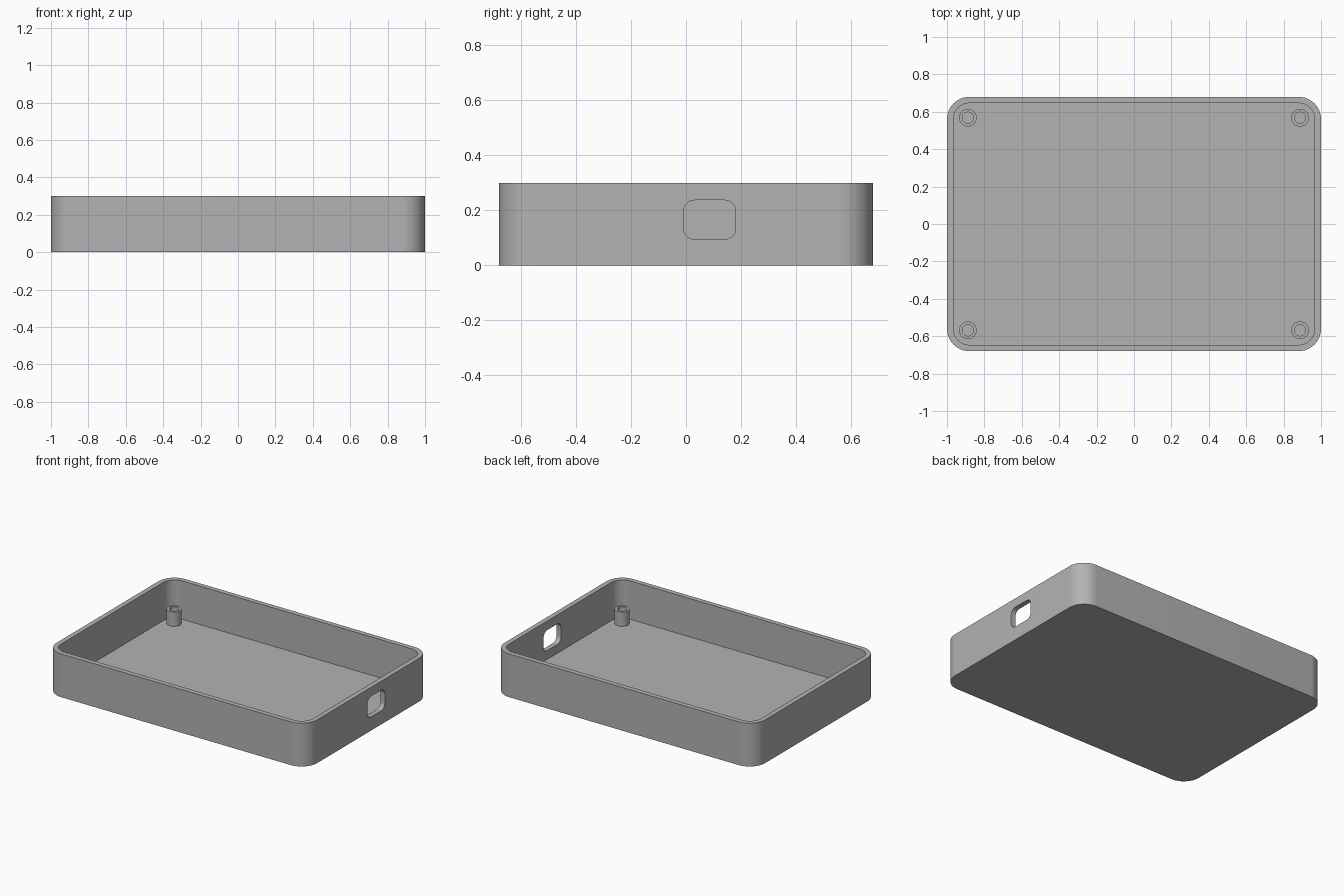
import bpy, bmesh, math
from mathutils import Matrix

if "Cube" in bpy.data.objects:
    bpy.data.objects.remove(bpy.data.objects["Cube"])

W, D, H = 2.0, 1.36, 0.30      # outer size
WALL, FLOOR, R = 0.034, 0.034, 0.12

grey = bpy.data.materials.new("grey_plastic")
grey.diffuse_color = (0.45, 0.45, 0.45, 1)
grey.use_nodes = True
grey.node_tree.nodes["Principled BSDF"].inputs["Base Color"].default_value = grey.diffuse_color


def rounded(w, d, r, seg=12):
    """Counter-clockwise outline of a rounded rectangle."""
    pts = []
    for i, (sx, sy) in enumerate([(1, 1), (-1, 1), (-1, -1), (1, -1)]):
        for k in range(seg + 1):
            a = math.pi / 2 * (i + k / seg)
            pts.append((sx * (w / 2 - r) + r * math.cos(a),
                        sy * (d / 2 - r) + r * math.sin(a)))
    return pts


def circle(r, seg=32):
    return [(r * math.cos(2 * math.pi * k / seg), r * math.sin(2 * math.pi * k / seg))
            for k in range(seg)]


def skin(name, rings, cap_start=True, cap_end=True):
    """Join equal-length outlines (points, z) into one surface."""
    bm = bmesh.new()
    loops = [[bm.verts.new((x, y, z)) for x, y in pts] for pts, z in rings]
    n = len(loops[0])
    for a, b in zip(loops, loops[1:]):
        for i in range(n):
            j = (i + 1) % n
            bm.faces.new((a[i], a[j], b[j], b[i]))
    if cap_start:
        bm.faces.new(loops[0][::-1])
    if cap_end:
        bm.faces.new(loops[-1])
    me = bpy.data.meshes.new(name)
    bm.to_mesh(me)
    bm.free()
    ob = bpy.data.objects.new(name, me)
    bpy.context.collection.objects.link(ob)
    me.materials.append(grey)
    return ob


def smooth(ob):
    bpy.ops.object.select_all(action='DESELECT')
    ob.select_set(True)
    bpy.context.view_layer.objects.active = ob
    bpy.ops.object.shade_smooth_by_angle(angle=math.radians(30))


# open tray: outer wall, rim, inner wall, floor
outer = rounded(W, D, R)
inner = rounded(W - 2 * WALL, D - 2 * WALL, R - WALL)
tray = skin("tray", [(outer, 0), (outer, H), (inner, H), (inner, FLOOR)])

# rounded port opening through the right wall
cutter = skin("port_cutter", [(rounded(0.19, 0.142, 0.04, 8), -0.1),
                              (rounded(0.19, 0.142, 0.04, 8), 0.1)])
turn = Matrix(((0, 0, 1, 0), (1, 0, 0, 0), (0, 1, 0, 0), (0, 0, 0, 1)))
cutter.data.transform(Matrix.Translation((W / 2 - WALL / 2, 0.086, 0.166)) @ turn)
cutter.hide_render = True
cutter.hide_viewport = True
cut = tray.modifiers.new("port_opening", 'BOOLEAN')
cut.operation = 'DIFFERENCE'
cut.solver = 'EXACT'
cut.object = cutter
bpy.context.view_layer.objects.active = tray
bpy.ops.object.modifier_apply(modifier=cut.name)
bpy.data.objects.remove(cutter)
smooth(tray)

# hollow screw posts in the corners
for sx, side in ((-1, "left"), (1, "right")):
    for sy, end in ((-1, "front"), (1, "back")):
        post = skin(f"screw_post_{end}_{side}",
                    [(circle(0.047), FLOOR), (circle(0.047), FLOOR + 0.1),
                     (circle(0.03), FLOOR + 0.1), (circle(0.03), FLOOR + 0.001)],
                    cap_start=False)
        post.location = (sx * 0.888, sy * 0.568, 0)
        smooth(post)
